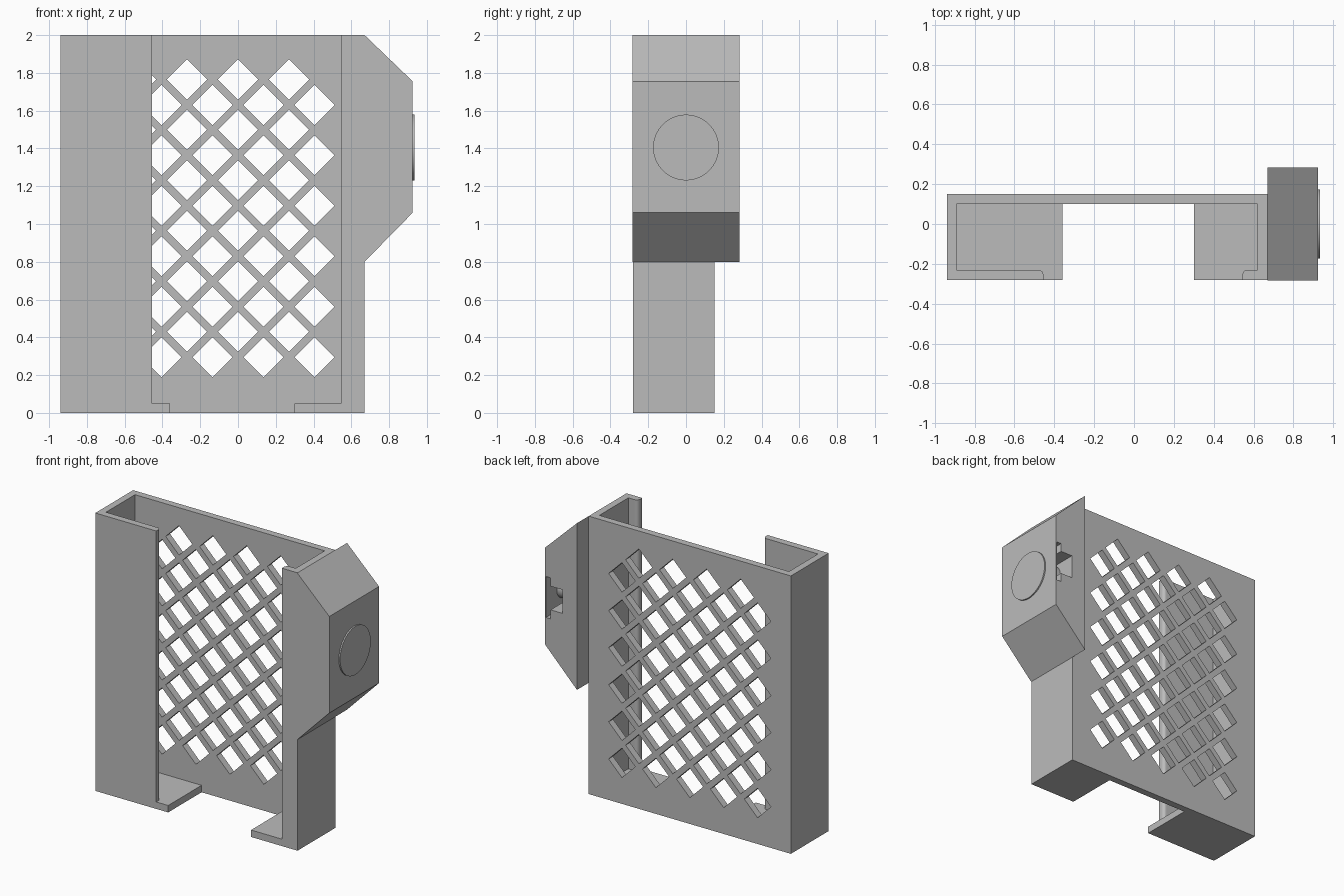
import bpy, bmesh, math
from mathutils import Matrix

if "Cube" in bpy.data.objects:
    bpy.data.objects.remove(bpy.data.objects["Cube"])

grey = bpy.data.materials.new("plain grey")
grey.diffuse_color = (0.5, 0.5, 0.5, 1)
grey.use_nodes = True
grey.node_tree.nodes["Principled BSDF"].inputs["Base Color"].default_value = grey.diffuse_color


def finish(bm, name):
    bmesh.ops.recalc_face_normals(bm, faces=bm.faces)
    me = bpy.data.meshes.new(name)
    bm.to_mesh(me)
    bm.free()
    me.materials.append(grey)
    ob = bpy.data.objects.new(name, me)
    bpy.context.collection.objects.link(ob)
    return ob


def add_prism(bm, pts, lo, hi, axis="z"):
    """Extrude a closed outline along z (points are x, y) or y (points are x, z)."""
    place = (lambda p: (p[0], p[1], lo)) if axis == "z" else (lambda p: (p[0], lo, p[1]))
    face = bm.faces.new([bm.verts.new(place(p)) for p in pts])
    ext = bmesh.ops.extrude_face_region(bm, geom=[face])
    move = (0, 0, hi - lo) if axis == "z" else (0, hi - lo, 0)
    bmesh.ops.translate(bm, vec=move, verts=[v for v in ext["geom"] if isinstance(v, bmesh.types.BMVert)])


def prism(name, pts, lo, hi, axis="z"):
    bm = bmesh.new()
    add_prism(bm, pts, lo, hi, axis)
    return finish(bm, name)


def rect(x0, x1, z0, z1):
    return [(x0, z0), (x1, z0), (x1, z1), (x0, z1)]


def cut(target, cutter):
    cutter.hide_render = True
    cutter.hide_viewport = True
    mod = target.modifiers.new("cut", "BOOLEAN")
    mod.operation = "DIFFERENCE"
    mod.solver = "EXACT"
    mod.object = cutter


def x_disc(name, r, x0, x1, y, z):
    bm = bmesh.new()
    m = Matrix.Translation(((x0 + x1) / 2, y, z)) @ Matrix.Rotation(math.pi / 2, 4, "Y")
    bmesh.ops.create_cone(bm, cap_ends=True, segments=64, radius1=r, radius2=r, depth=x1 - x0, matrix=m)
    ob = finish(bm, name)
    bpy.context.view_layer.objects.active = ob
    ob.select_set(True)
    bpy.ops.object.shade_smooth_by_angle()
    ob.select_set(False)


# Outer and inner limits of the tray
L, R, F, B, T = -0.94, 0.67, -0.28, 0.15, 0.05


def lip_end(x, side):
    """Rounded inner end of a front lip, from the front face to its back face."""
    r = 0.025
    arc = [(x - side * r * (1 - math.cos(a)), F + T - r + r * math.sin(a))
           for a in [i * math.pi / 12 for i in range(7)]]
    return [(x, F)] + arc


left_lip, right_lip = lip_end(-0.455, 1), lip_end(0.545, -1)

# Shell: back plate, side walls and front lips
shell = prism("shell", [(L, F)] + left_lip + [(L + T, F + T), (L + T, B - T), (R - T, B - T), (R - T, F + T)]
              + right_lip[::-1] + [(R, F), (R, B), (L, B)], 0, 2)

# Diamond holes in the back plate
bm = bmesh.new()
h = 0.106
for k in range(-5, 4):
    for row in range(6):
        x, z = 0.135 * k, (0.295 if k % 2 else 0.43) + 0.267 * row
        add_prism(bm, [(x - h, z), (x, z - h), (x + h, z), (x, z + h)], 0.05, 0.2, "y")
cut(shell, finish(bm, "diamond_cutter"))

# Bottom ledges
prism("left_ledge", left_lip + [(L + T, F + T), (L + T, B - T), (-0.36, B - T), (-0.36, F)], 0, T)
prism("right_ledge", right_lip + [(R - T, F + T), (R - T, B - T), (0.30, B - T), (0.30, F)], 0, T)

# Side mount with a T-shaped slot in its back
mount = prism("side_mount", [(R, 0.80), (0.925, 1.06), (0.925, 1.755), (R, 2.0)], -0.283, 0.283, "y")
cut(mount, prism("slot_cutter", [(0.785, 1.32), (0.88, 1.32), (0.88, 1.255), (0.917, 1.255),
                                 (0.917, 1.55), (0.88, 1.55), (0.88, 1.49), (0.785, 1.49)], 0.05, 0.4, "y"))

# Round button on the mount and its stem inside the slot
x_disc("button", 0.174, 0.92, 0.935, 0, 1.405)
x_disc("button_stem", 0.08, 0.78, 0.92, 0.08, 1.405)
